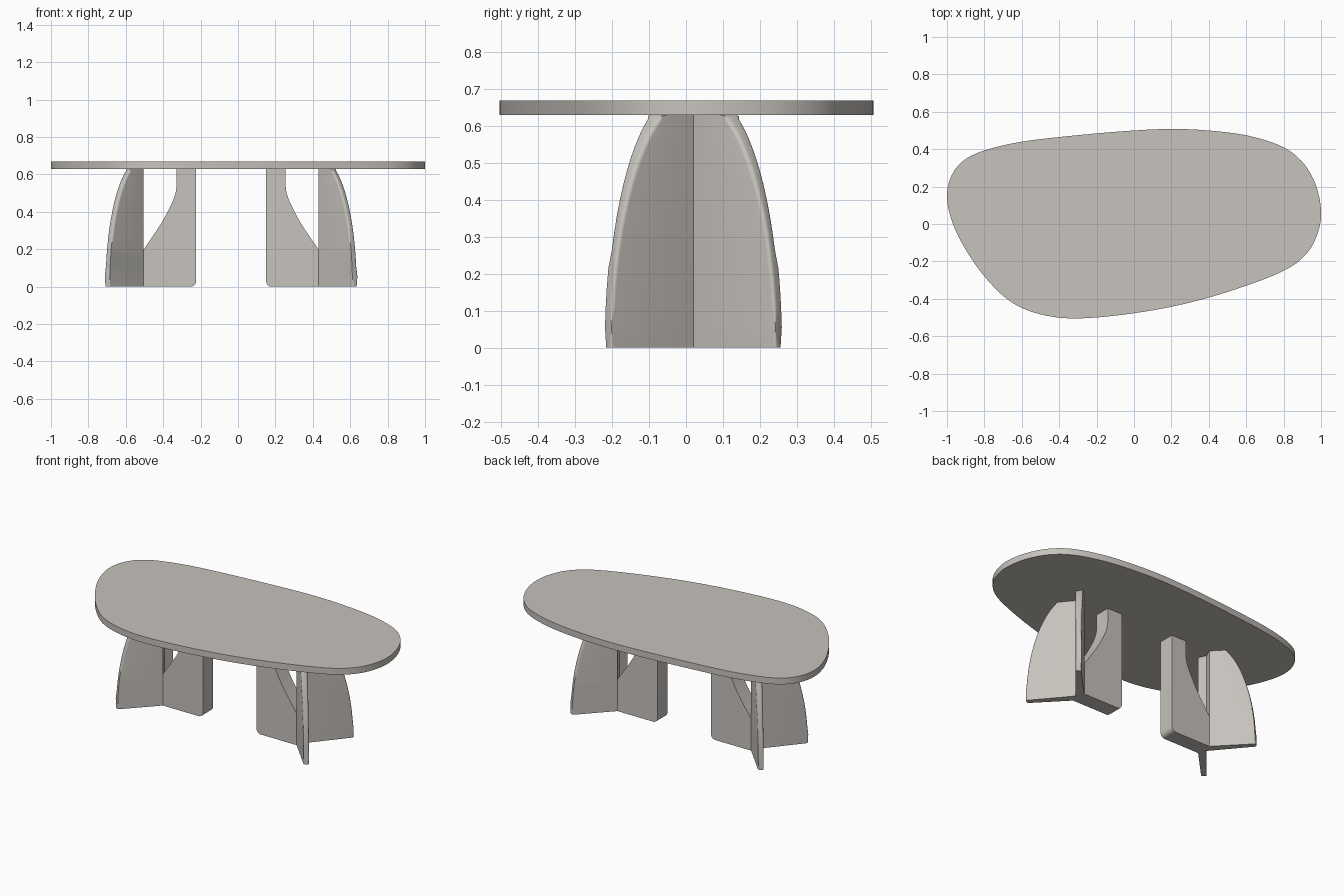
import bpy, bmesh, math

if "Cube" in bpy.data.objects:
    bpy.data.objects.remove(bpy.data.objects["Cube"])

stone = bpy.data.materials.new("warm grey")
stone.diffuse_color = (0.57, 0.54, 0.505, 1)
stone.use_nodes = True
stone.node_tree.nodes["Principled BSDF"].inputs["Base Color"].default_value = stone.diffuse_color

MID_X, MID_Y = -0.037, 0.02      # centre between the two legs
UNDER, TOP = 0.63, 0.67          # underside and top of the table


def finish(name, bm):
    bmesh.ops.recalc_face_normals(bm, faces=bm.faces)
    me = bpy.data.meshes.new(name)
    bm.to_mesh(me)
    bm.free()
    ob = bpy.data.objects.new(name, me)
    bpy.context.collection.objects.link(ob)
    me.materials.append(stone)
    bpy.ops.object.select_all(action='DESELECT')
    ob.select_set(True)
    bpy.context.view_layer.objects.active = ob
    bpy.ops.object.shade_smooth_by_angle(angle=math.radians(35))


def loft(name, rings, edit=None):
    """Skin a stack of closed rings and cap both ends."""
    bm = bmesh.new()
    rows = [[bm.verts.new(p) for p in r] for r in rings]
    n = len(rows[0])
    for a, b in zip(rows, rows[1:]):
        for i in range(n):
            j = (i + 1) % n
            bm.faces.new((a[i], a[j], b[j], b[i]))
    bm.faces.new(rows[0])
    bm.faces.new(rows[-1])
    if edit:
        edit(bm, rows)
    finish(name, bm)


def spline(pts, steps, closed=True):
    """Catmull-Rom curve through 2D points."""
    n, out = len(pts), []
    for i in range(n if closed else n - 1):
        idx = [(i + k) % n if closed else min(max(i + k, 0), n - 1) for k in (-1, 0, 1, 2)]
        a, b, c, d = (pts[k] for k in idx)
        for s in range(steps):
            t = s / steps
            out.append(tuple(0.5 * (2 * q + (r - p) * t + (2 * p - 5 * q + 4 * r - w) * t * t
                                    + (3 * q - p - 3 * r + w) * t ** 3)
                             for p, q, r, w in zip(a, b, c, d)))
    return out if closed else out + [pts[-1]]


# Table top: soft pebble outline
outline = spline([(-1, .15), (-.975, .26), (-.91, .34), (-.8, .393), (-.6, .44), (-.3, .475),
                  (0, .5), (.22, .508), (.42, .498), (.62, .47), (.8, .41), (.91, .32),
                  (.975, .2), (1, .07), (.985, -.04), (.93, -.15), (.82, -.24), (.6, -.33),
                  (.3, -.42), (0, -.477), (-.3, -.505), (-.5, -.483), (-.66, -.415),
                  (-.8, -.28), (-.91, -.12), (-.975, .02)], 5)
loft("table_top", [[(x, y, z) for x, y in outline] for z in (UNDER, TOP)])

# Inner fin profile in x, z: rounded foot, sweeping cut down to the hub
R = 0.03
foot = [(.15 + R - R * math.sin(a), R - R * math.cos(a))
        for a in (math.pi / 2 * k / 6 for k in range(7))]
sweep = spline([(.255, UNDER), (.255, .535), (.268, .475), (.30, .405), (.345, .325),
                (.43, .2), (.448, .176)], 5, False)
fin = foot + [(.15, UNDER)] + sweep + [(.448, 0)]

# Curved blade rings in x and y, shrinking along an ellipse with height
def blade_ring(z):
    f = math.sqrt(1 - (z / 0.68) ** 2)
    return [(.43, -.03), (.43 + .182 * f, -.03 - .19 * f),
            (.452 + .187 * f, .02 - .223 * f), (.452, .02)]


def round_tip(bm, rows):
    tips = [e for a, b in zip(rows, rows[1:]) for i in (1, 2)
            for e in a[i].link_edges if e.other_vert(a[i]) == b[i]]
    bmesh.ops.bevel(bm, geom=tips, offset=0.011, segments=4, profile=0.5, affect='EDGES')


# Two mirrored legs, each an inner fin and two splayed blades
for side, s in (("right", 1), ("left", -1)):
    def place(x, y, z, m=1):
        return (MID_X + s * (x - MID_X), MID_Y + m * (y - MID_Y), z)

    loft(side + "_leg_inner_fin",
         [[place(x, y, z) for x, z in fin] for y in (-.03, .07)])
    for end, m in (("front", 1), ("back", -1)):
        heights = [UNDER * math.sin(math.pi / 2 * k / 18) for k in range(19)]
        loft(f"{side}_leg_{end}_blade",
             [[place(x, y, z, m) for x, y in blade_ring(z)] for z in heights], round_tip)
